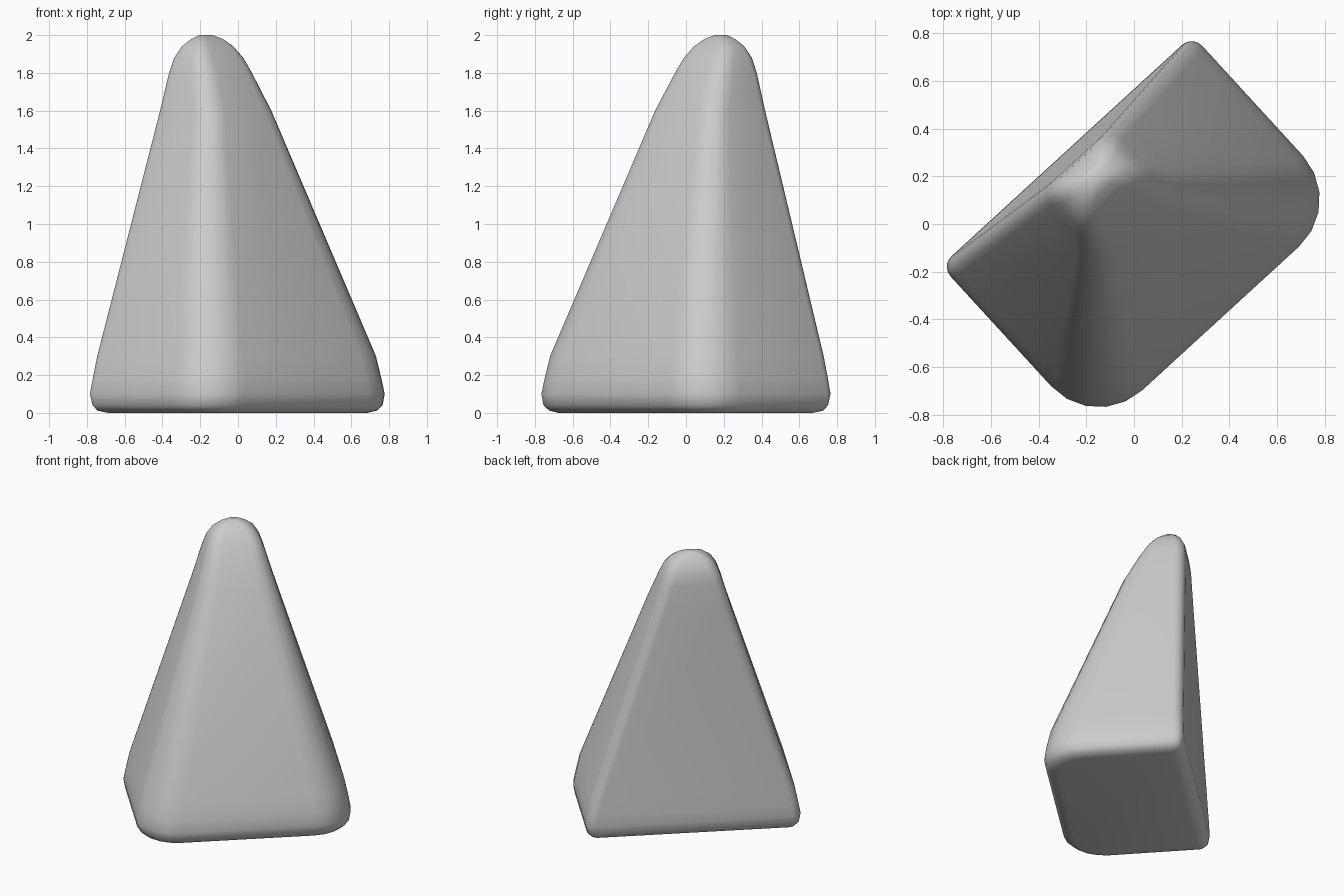
import bpy, bmesh
from math import sin, cos, pi, radians
from mathutils import Matrix

cube = bpy.data.objects.get("Cube")
if cube:
    bpy.data.objects.remove(cube)

stone = bpy.data.materials.new("stone grey")
stone.use_nodes = True
colour = (0.6, 0.6, 0.6, 1)
stone.diffuse_color = colour
stone.node_tree.nodes["Principled BSDF"].inputs["Base Color"].default_value = colour

STEPS = 5


def rounded_section(bm, z, half, front, back, r_front, r_back):
    """Rectangle with wide front corners and tight back corners."""
    corners = [(half, back, r_back, 0), (-half, back, r_back, 1),
               (-half, front, r_front, 2), (half, front, r_front, 3)]
    ring = []
    for x, y, r, quarter in corners:
        cx = x - r if x > 0 else x + r
        cy = y + r if quarter > 1 else y - r
        for i in range(STEPS + 1):
            a = (quarter + i / STEPS) * pi / 2
            ring.append(bm.verts.new((cx + r * cos(a), cy + r * sin(a), z)))
    return ring


# height, half width, front, back, front radius, back radius
sections = [
    (0.0, 0.63, -0.45, 0.35, 0.20, 0.03),
    (0.012, 0.68, -0.495, 0.39, 0.24, 0.05),
    (0.04, 0.705, -0.525, 0.408, 0.26, 0.06),
    (0.10, 0.715, -0.537, 0.417, 0.27, 0.06),
    (0.18, 0.70, -0.525, 0.415, 0.265, 0.065),
    (0.30, 0.675, -0.50, 0.41, 0.25, 0.07),
    (1.60, 0.262, -0.05, 0.368, 0.12, 0.07),
    (1.80, 0.203, 0.05, 0.362, 0.10, 0.07),
    (1.88, 0.175, 0.10, 0.352, 0.08, 0.07),
    (1.94, 0.14, 0.145, 0.325, 0.07, 0.06),
    (1.98, 0.09, 0.19, 0.295, 0.045, 0.045),
    (2.0, 0.035, 0.225, 0.275, 0.02, 0.02),
]

# Leaning wedge-shaped body lofted through the sections
bm = bmesh.new()
rings = [rounded_section(bm, *s) for s in sections]
for low, high in zip(rings, rings[1:]):
    n = len(low)
    for i in range(n):
        j = (i + 1) % n
        bm.faces.new((low[i], low[j], high[j], high[i]))
bm.faces.new(rings[0][::-1])
bm.faces.new(rings[-1])
bm.transform(Matrix.Rotation(radians(42.5), 4, "Z"))
bmesh.ops.recalc_face_normals(bm, faces=bm.faces)

mesh = bpy.data.meshes.new("rounded_wedge")
bm.to_mesh(mesh)
bm.free()
mesh.materials.append(stone)
body = bpy.data.objects.new("rounded_wedge", mesh)
bpy.context.collection.objects.link(body)

bpy.ops.object.select_all(action="DESELECT")
body.select_set(True)
bpy.context.view_layer.objects.active = body
bpy.ops.object.shade_smooth_by_angle(angle=radians(50))
